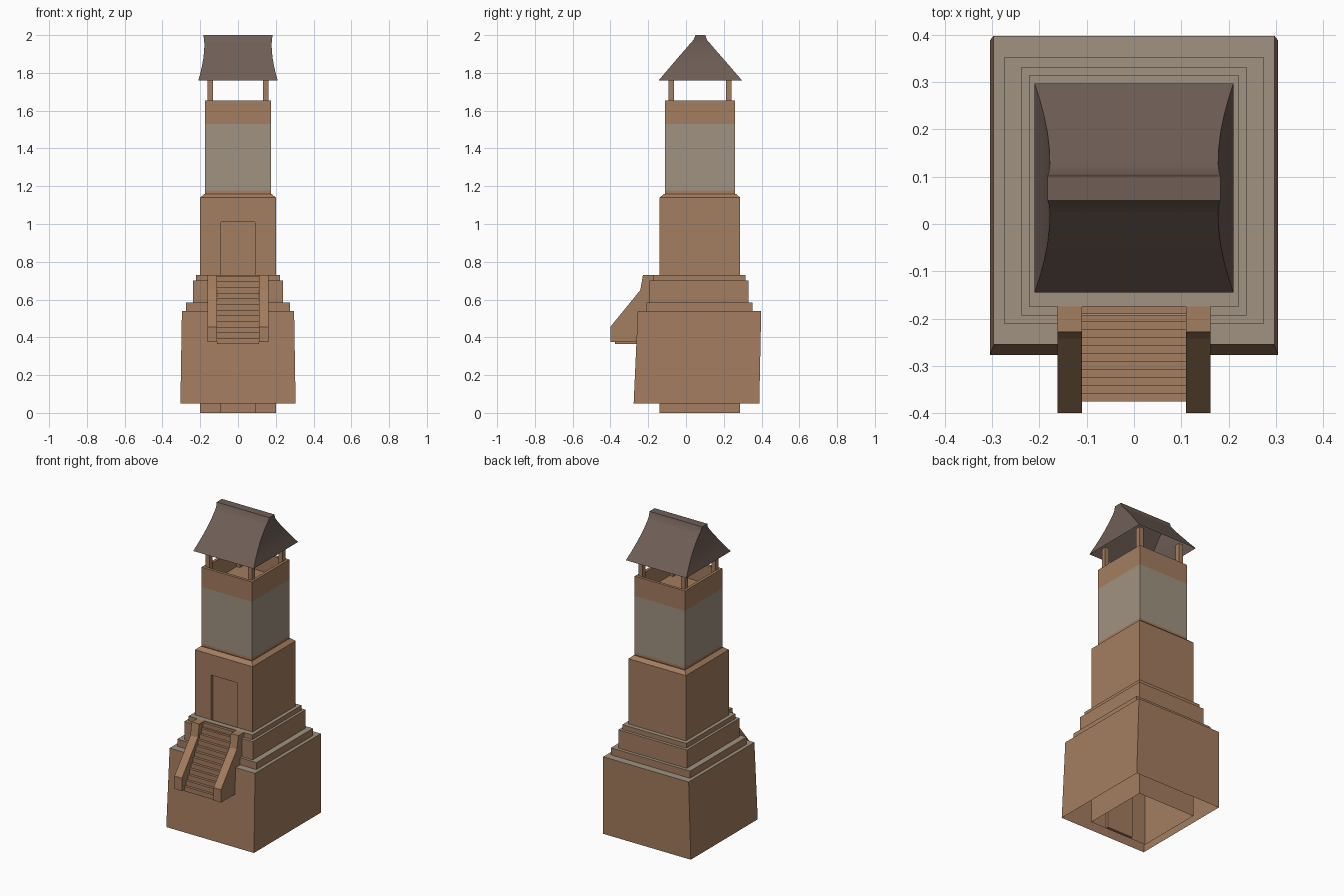
import bpy, bmesh
from mathutils import Vector

if "Cube" in bpy.data.objects:
    bpy.data.objects.remove(bpy.data.objects["Cube"])


def material(name, rgb):
    m = bpy.data.materials.new(name)
    m.diffuse_color = (*rgb, 1)
    m.use_nodes = True
    m.node_tree.nodes["Principled BSDF"].inputs["Base Color"].default_value = m.diffuse_color
    return m


CLAY = material("clay_brown", (0.37, 0.205, 0.115))
STONE = material("grey_stone", (0.35, 0.29, 0.22))
ROOF = material("dark_roof", (0.16, 0.112, 0.093))


def make(name, bm, mats):
    me = bpy.data.meshes.new(name)
    bm.to_mesh(me)
    bm.free()
    for m in mats:
        me.materials.append(m)
    ob = bpy.data.objects.new(name, me)
    bpy.context.collection.objects.link(ob)
    return ob


def loft(rings, cap=False):
    """Rectangular rings (z, half_x, y_front, y_back) joined in order."""
    bm = bmesh.new()
    loops = [[bm.verts.new(p) for p in
              ((-h, y0, z), (h, y0, z), (h, y1, z), (-h, y1, z))]
             for z, h, y0, y1 in rings]
    for a, b in zip(loops, loops[1:]):
        for i in range(4):
            j = (i + 1) % 4
            bm.faces.new((a[i], a[j], b[j], b[i]))
    if cap:
        bm.faces.new(loops[-1])
    bm.normal_update()
    return bm


def prism(name, profile, x0, x1, mat):
    """Extrude a (y, z) outline along x."""
    bm = bmesh.new()
    f = bm.faces.new([bm.verts.new((x0, y, z)) for y, z in profile])
    new = bmesh.ops.extrude_face_region(bm, geom=[f])["geom"]
    bmesh.ops.translate(bm, vec=(x1 - x0, 0, 0),
                        verts=[v for v in new if isinstance(v, bmesh.types.BMVert)])
    bmesh.ops.recalc_face_normals(bm, faces=bm.faces[:])
    return make(name, bm, [mat])


# Stepped plinth: clay sides, grey ledges, open underneath
tiers = [
    ("base", (0.05, 0.305, -0.277, 0.388), (0.54, 0.297, -0.255, 0.398)),
    ("lower_ledge", (0.54, 0.275, -0.21, 0.352), (0.585, 0.275, -0.21, 0.352)),
    ("middle_ledge", (0.585, 0.238, -0.193, 0.332), (0.70, 0.238, -0.193, 0.332)),
    ("upper_ledge", (0.70, 0.222, -0.174, 0.314), (0.73, 0.222, -0.174, 0.314)),
]
for name, lo, hi in tiers:
    bm = loft([lo, hi, (hi[0], 0.2, -0.14, 0.287)])
    for f in bm.faces:
        f.material_index = int(f.normal.z > 0.9)
    make(name, bm, [CLAY, STONE])

# Lower tower with chamfered top and a recessed doorway
bm = loft([(0, 0.2, -0.14, 0.287), (1.14, 0.2, -0.14, 0.287),
           (1.16, 0.177, -0.115, 0.264)])
for co, no in (((-0.09, 0, 0), (1, 0, 0)), ((0.09, 0, 0), (1, 0, 0)),
               ((0, 0, 1.01), (0, 0, 1))):
    bmesh.ops.bisect_plane(bm, geom=bm.verts[:] + bm.edges[:] + bm.faces[:],
                           plane_co=co, plane_no=no)
bm.normal_update()
door = [f for f in bm.faces if f.normal.y < -0.9
        and abs(f.calc_center_median().x) < 0.08 and f.calc_center_median().z < 1.0]
new = bmesh.ops.extrude_face_region(bm, geom=door)["geom"]
bmesh.ops.translate(bm, vec=(0, 0.018, 0),
                    verts=[v for v in new if isinstance(v, bmesh.types.BMVert)])
bmesh.ops.delete(bm, geom=[f for f in door if f.is_valid], context="FACES")
make("lower_tower", bm, [CLAY])

# Upper tower: grey band between clay bands, hollow parapet with floor
o, i = (0.175, -0.112, 0.26), (0.157, -0.094, 0.242)
bm = loft([(1.16, *o), (1.177, *o), (1.53, *o), (1.655, *o),
           (1.655, *i), (1.54, *i)], cap=True)
for f in bm.faces:
    f.material_index = int(1.2 < f.calc_center_median().z < 1.5)
make("upper_tower", bm, [CLAY, STONE])

# Four roof posts
for sx in (-1, 1):
    for y in (-0.078, 0.226):
        xs = sorted((sx * 0.133, sx * 0.161))
        prism("roof_post", [(y - 0.015, 1.54), (y + 0.015, 1.54),
                            (y + 0.015, 1.79), (y - 0.015, 1.79)], *xs, CLAY)

# Hipped roof with flared eaves and ridge
bm = loft([(1.76, 0.21, -0.145, 0.297), (1.80, 0.199, -0.111, 0.262),
           (1.84, 0.19, -0.077, 0.228), (1.88, 0.183, -0.043, 0.193),
           (1.92, 0.179, -0.008, 0.158), (1.955, 0.178, 0.022, 0.128),
           (1.975, 0.18, 0.04, 0.11), (2.0, 0.183, 0.05, 0.102)], cap=True)
roof = make("roof", bm, [ROOF])
bpy.context.view_layer.objects.active = roof
roof.select_set(True)
bpy.ops.object.shade_smooth_by_angle(angle=0.6)

# Staircase as one stepped outline
n, y0, y1, z0, z1 = 12, -0.375, -0.174, 0.365, 0.725
outline = [(y0, z0)]
for k in range(n):
    z = z0 + (z1 - z0) * (k + 1) / n
    outline += [(y0 + (y1 - y0) * k / n, z), (y0 + (y1 - y0) * (k + 1) / n, z)]
outline += [(y1, 0.5), (-0.25, z0)]
prism("stairs", outline, -0.112, 0.112, CLAY)

# Sloped side walls of the staircase
wall = [(-0.4, 0.375), (-0.4, 0.456), (-0.242, 0.65), (-0.228, 0.73),
        (-0.172, 0.73), (-0.172, 0.5), (-0.25, 0.375)]
for sx in (-1, 1):
    prism("stair_wall", wall, *sorted((sx * 0.11, sx * 0.162)), CLAY)
